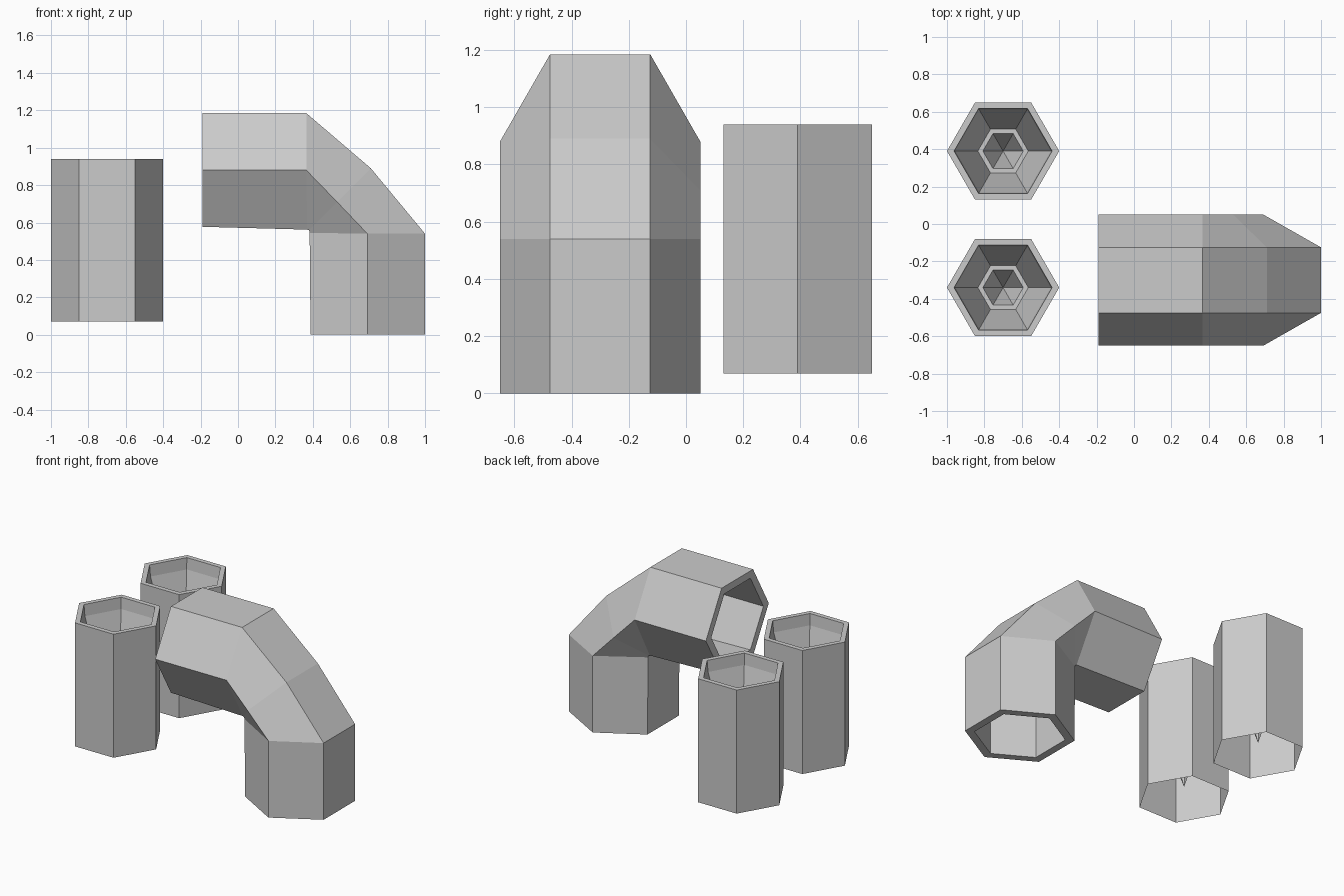
import bpy, bmesh
from math import sin, cos, pi

if "Cube" in bpy.data.objects:
    bpy.data.objects.remove(bpy.data.objects["Cube"])


def loft(name, rings, closed=False, tip=None):
    """Skin a list of six-point rings with flat quads."""
    bm = bmesh.new()
    vs = [[bm.verts.new(p) for p in r] for r in rings]
    pairs = list(zip(vs, vs[1:]))
    if closed:
        pairs.append((vs[-1], vs[0]))
    for a, b in pairs:
        for j in range(6):
            k = (j + 1) % 6
            bm.faces.new((a[j], a[k], b[k], b[j]))
    if tip:
        t = bm.verts.new(tip)
        for j in range(6):
            bm.faces.new((vs[-1][j], vs[-1][(j + 1) % 6], t))
    if closed:
        bmesh.ops.recalc_face_normals(bm, faces=bm.faces)
    me = bpy.data.meshes.new(name)
    bm.to_mesh(me)
    bm.free()
    ob = bpy.data.objects.new(name, me)
    bpy.context.collection.objects.link(ob)
    return ob


# Hexagonal cups: open base, rim, stepped funnel ending in a point
cup_profile = [(0.30, 0.07), (0.30, 0.94), (0.262, 0.94), (0.255, 0.86),
               (0.135, 0.47), (0.108, 0.47)]


def cup(name, x, y):
    rings = [[(x + r * cos(j * pi / 3), y + r * sin(j * pi / 3), z) for j in range(6)]
             for r, z in cup_profile]
    loft(name, rings, tip=(x, y, 0.16))


cup("back_cup", -0.70, 0.39)
cup("front_cup", -0.70, -0.34)

# Bent hexagonal pipe: (outer, middle, inner) points of each section in x, z
sections = [
    ((-0.19, 1.185), (-0.19, 0.88), (-0.19, 0.577)),
    ((0.365, 1.185), (0.365, 0.88), (0.37, 0.562)),
    ((0.71, 0.89), (0.53, 0.71), (0.38, 0.558)),
    ((1.0, 0.54), (0.692, 0.54), (0.383, 0.545)),
    ((1.0, 0.0), (0.692, 0.0), (0.388, 0.0)),
]


def pipe_ring(section, s):
    o, m, i = section
    layout = [(o, 0.175), (m, 0.35), (i, 0.175), (i, -0.175), (m, -0.35), (o, -0.175)]
    return [(m[0] + s * (p[0] - m[0]), -0.30 + s * w, m[1] + s * (p[1] - m[1]))
            for p, w in layout]


outside = [pipe_ring(c, 1.0) for c in sections]
inside = [pipe_ring(c, 0.83) for c in reversed(sections)]
loft("bent_pipe", outside + inside, closed=True)
